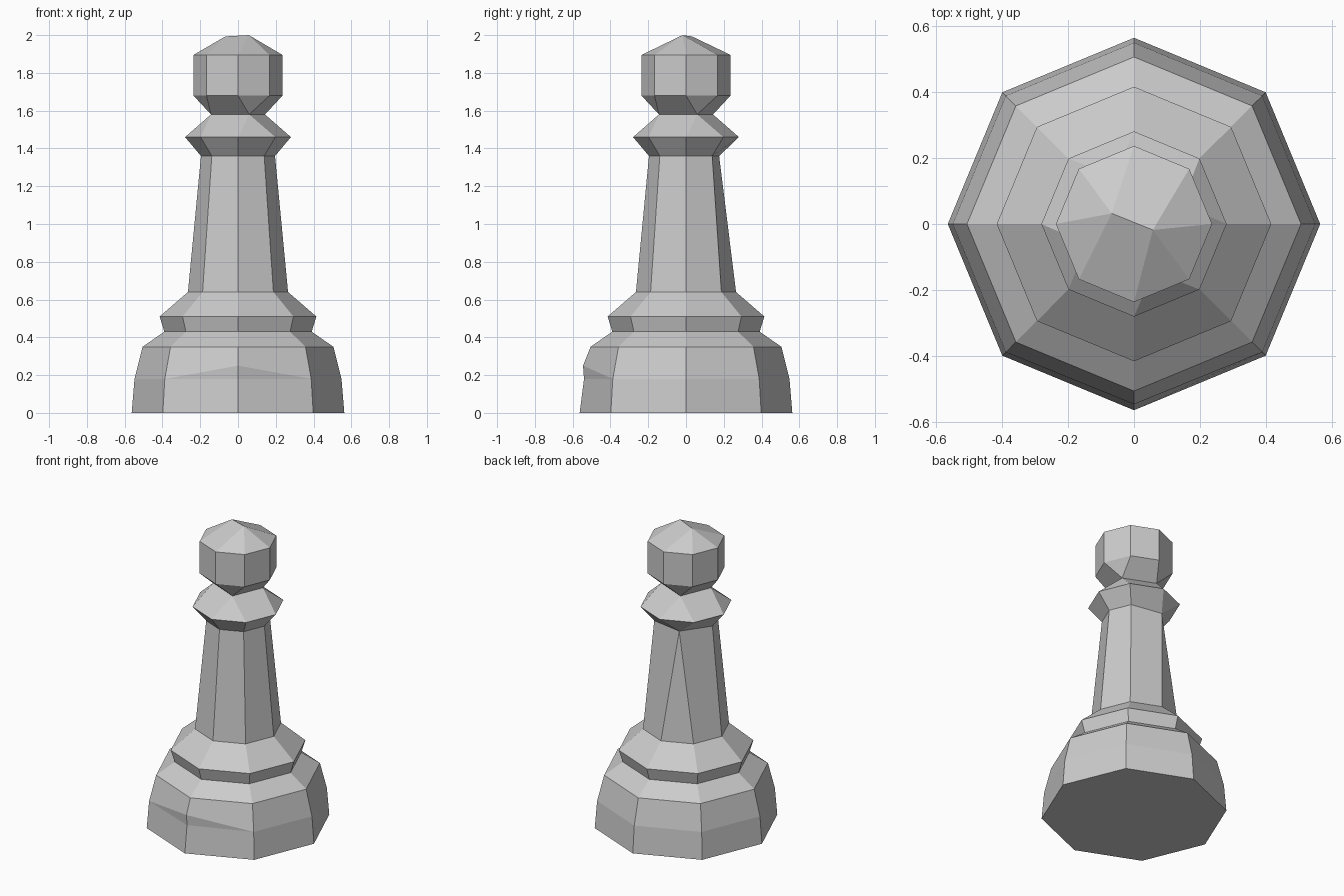
import bpy, bmesh
from math import cos, sin, radians
from mathutils import Vector

if "Cube" in bpy.data.objects:
    bpy.data.objects.remove(bpy.data.objects["Cube"])

SIDES = 8


def ring(r, z):
    """Eight corner points, the first one on +x."""
    return [Vector((r * cos(radians(45 * i)), r * sin(radians(45 * i)), z))
            for i in range(SIDES)]


def polar(r, deg, z):
    return Vector((r * cos(radians(deg)), r * sin(radians(deg)), z))


# Base, with a small dent on the front corner
base_low, base_high = ring(0.548, 0.18), ring(0.548, 0.18)
base_low[6] = Vector((0, -0.54, 0.18))
base_high[6] = Vector((0, -0.545, 0.25))
rings = [ring(0.563, 0), base_low, base_high, ring(0.505, 0.35)]

# Foot moulding and tapered shaft; one pair of back corners meets at the top
shaft_top = ring(0.196, 1.36)
shaft_top[2] = shaft_top[3] = polar(0.19, 112.5, 1.36)
rings += [ring(0.39, 0.43), ring(0.415, 0.51), ring(0.265, 0.64), shaft_top]

# Collar and four-cornered neck
neck = [polar(0.155, 22.5 + 90 * (i // 2), 1.58) for i in range(SIDES)]
rings += [ring(0.28, 1.46), neck]

# Head, closing to a short ridge
left, right = Vector((-0.067, 0.032, 1.993)), Vector((0.057, -0.018, 2.0))
ridge = [left if 2 <= i <= 5 else right for i in range(SIDES)]
rings += [ring(0.236, 1.68), ring(0.236, 1.895), ridge]

# Bridge the rings and merge the coincident corners
bm = bmesh.new()
loops = [[bm.verts.new(p) for p in pts] for pts in rings]
bm.faces.new(loops[0][::-1])
for a, b in zip(loops, loops[1:]):
    for i in range(SIDES):
        j = (i + 1) % SIDES
        bm.faces.new((a[i], a[j], b[j], b[i]))
bmesh.ops.remove_doubles(bm, verts=bm.verts, dist=0.0005)
bmesh.ops.recalc_face_normals(bm, faces=bm.faces)

mesh = bpy.data.meshes.new("pawn")
bm.to_mesh(mesh)
bm.free()
bpy.context.collection.objects.link(bpy.data.objects.new("pawn", mesh))
